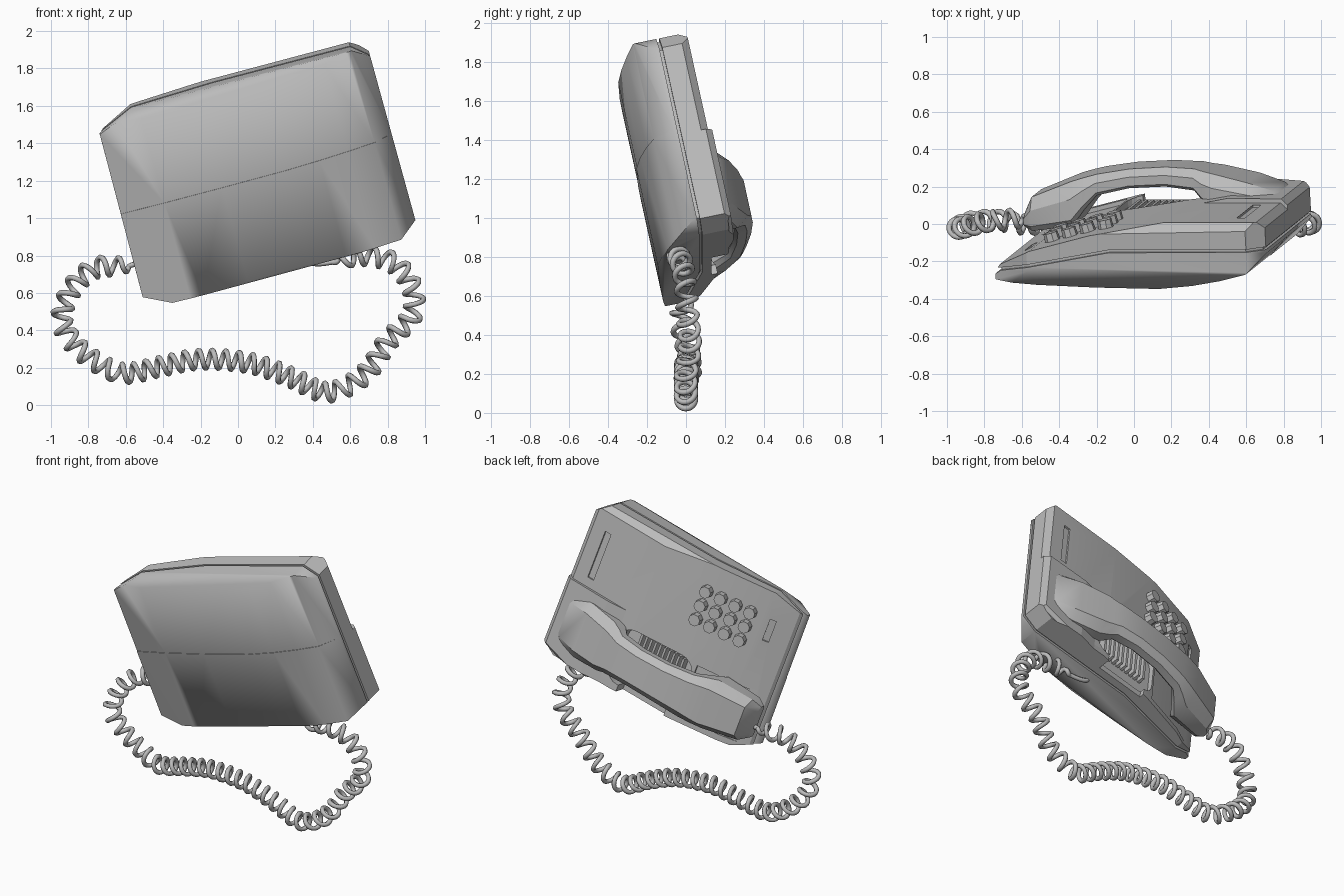
import bpy, bmesh, math
from mathutils import Matrix, Vector

cube = bpy.data.objects.get("Cube")
if cube:
    bpy.data.objects.remove(cube, do_unlink=True)

grey = bpy.data.materials.new("warm grey plastic")
grey.use_nodes = True
COLOUR = (0.5, 0.5, 0.5, 1)
grey.diffuse_color = COLOUR
grey.node_tree.nodes["Principled BSDF"].inputs["Base Color"].default_value = COLOUR

# Telephone frame: local x = length, z = width, y = up from the underside
FRAME = (Matrix.Translation((0.1, -0.1, 1.245)) @ Matrix.Rotation(math.radians(-15.4), 4, 'Y')
         @ Matrix.Rotation(math.radians(12), 4, 'X'))


def make(name, bm):
    bmesh.ops.recalc_face_normals(bm, faces=bm.faces)
    mesh = bpy.data.meshes.new(name)
    bm.to_mesh(mesh)
    bm.free()
    obj = bpy.data.objects.new(name, mesh)
    mesh.materials.append(grey)
    obj.matrix_world = FRAME
    bpy.context.collection.objects.link(obj)
    return obj


def activate(obj):
    bpy.context.view_layer.update()
    bpy.ops.object.select_all(action='DESELECT')
    obj.select_set(True)
    bpy.context.view_layer.objects.active = obj


def smooth(obj, angle):
    activate(obj)
    bpy.ops.object.shade_smooth_by_angle(angle=math.radians(angle))


def prism(profile, v0, v1):
    """Side profile (length, height) extruded across the width."""
    bm = bmesh.new()
    face = bm.faces.new([bm.verts.new((u, w, v0)) for u, w in profile])
    ext = bmesh.ops.extrude_face_region(bm, geom=[face])
    moved = [e for e in ext["geom"] if isinstance(e, bmesh.types.BMVert)]
    bmesh.ops.translate(bm, verts=moved, vec=(0, 0, v1 - v0))
    return bm


def slice_off(bm, point, normal):
    geom = bm.verts[:] + bm.edges[:] + bm.faces[:]
    cut = bmesh.ops.bisect_plane(bm, geom=geom, plane_co=point, plane_no=normal, clear_outer=True)
    edges = [e for e in cut["geom_cut"] if isinstance(e, bmesh.types.BMEdge)]
    bmesh.ops.holes_fill(bm, edges=edges)


def trim_outline(bm, inset=0.0):
    """Cut the plan outline with its clipped corners."""
    for i, (u, v) in enumerate(OUTLINE):
        u2, v2 = OUTLINE[(i + 1) % len(OUTLINE)]
        n = Vector((v2 - v, 0, u - u2)).normalized()
        slice_off(bm, Vector((u, 0, v)) - n * inset, n)


def box(lo, hi, tilt=0.0, corner=0.0):
    """Box in the telephone frame, optionally tilted and with rounded plan corners."""
    lo, hi = Vector(lo), Vector(hi)
    bm = bmesh.new()
    bmesh.ops.create_cube(bm, size=1, matrix=Matrix.Diagonal((hi - lo).to_4d()))
    if corner:
        upright = [e for e in bm.edges
                   if abs(e.verts[0].co.y - e.verts[1].co.y) > .01]
        bmesh.ops.bevel(bm, geom=upright, offset=corner, segments=5, profile=.5, affect='EDGES')
    bm.transform(Matrix.Translation((lo + hi) / 2) @ Matrix.Rotation(tilt, 4, 'Z'))
    return bm


def carve(obj, bm):
    cutter = make("cutter", bm)
    cutter.hide_render = True
    mod = obj.modifiers.new("carve", 'BOOLEAN')
    mod.operation, mod.solver, mod.object = 'DIFFERENCE', 'EXACT', cutter
    activate(obj)
    bpy.ops.object.modifier_apply(modifier=mod.name)
    bpy.data.objects.remove(cutter, do_unlink=True)


# counter-clockwise with (length, width)
OUTLINE = [(.75, -.49), (.75, .44), (.66, .515), (-.555, .53),
           (-.755, .45), (-.765, -.47), (-.62, -.54), (.65, -.55)]
TOP = [(-.725, -.02), (-.54, .065), (-.2, .15), (.2, .212), (.8, .212)]


def top_height(u):
    for (a, wa), (b, wb) in zip(TOP, TOP[1:]):
        if u <= b:
            break
    return wa + (wb - wa) * (u - a) / (b - a), math.atan2(wb - wa, b - a)


# Base shell: two halves meeting in a tiny step along the middle
BASE = [(-.8, -.1), (-.52, -.128), (-.2, -.145), (.15, -.154), (.34, -.135), (.5, -.105),
        (.65, -.065), (.76, .045), (.76, .056), (-.1, .056), (-.72, -.052)]
for name, v0, v1, drop in (("base_upper_half", 0, .7, 0), ("base_lower_half", -.7, 0, .004)):
    bm = prism([(u, w - drop if w < -.06 else w) for u, w in BASE], v0, v1)
    trim_outline(bm)
    slice_off(bm, (0, -.15, .468), (0, -1, 1.7))
    slice_off(bm, (0, -.155, -.53), (0, -1, -1.7))
    smooth(make(name, bm), 62)

# Recessed seam between base and cover
bm = prism([(-.72, -.07), (-.1, .04), (.76, .04), (.76, .09), (-.1, .09), (-.72, -.02)], -.7, .7)
trim_outline(bm, .018)
make("seam_core", bm)

# Top cover
bm = prism([(-.74, -.04), (-.1, .071), (.76, .071)] + [(u, w) for u, w in reversed(TOP)], -.7, .7)
trim_outline(bm)
slice_off(bm, (0, .212, .482), (0, .8, 1))
slice_off(bm, (.75, .175, 0), (1, 1, 0))
cover = make("top_cover", bm)
carve(cover, box((-.25, .1, -.5), (.27, .4, -.12), 0, .1))   # speaker well
carve(cover, box((-.18, .12, -.8), (.16, .4, -.45)))         # side notch
carve(cover, box((.575, .2, .03), (.62, .4, .36)))           # index card slot
for lo, hi, v0, v1, depth in ((-.64, -.6, .2, .35, .008), (-.75, -.27, -.5, -.14, .022)):
    w, a = top_height((lo + hi) / 2)                         # label slot, mouthpiece seat
    carve(cover, box((lo, w - depth, v0), (hi, w + .12, v1), a))
smooth(cover, 15)

# Raised cradle for the earpiece end
bm = prism([(.28, .1), (.76, .1), (.76, .232), (.42, .236), (.28, .21)], -.7, -.03)
trim_outline(bm)
slice_off(bm, (.75, .2, 0), (1, 1, 0))
slice_off(bm, (.7, .232, -.5), (.3, 1, -1))
make("cradle_ledge", bm)

# Speaker grille
for i in range(10):
    u = -.18 + i * .036
    make("grille_rib", prism([(u, .09), (u + .02, .09), (u + .018, .15), (u + .002, .15)], -.4, -.14))

# Keypad, four by three
for i in range(4):
    for j in range(3):
        u, v = -.16 - i * .1, .145 + j * .1
        w, a = top_height(u)
        bm = bmesh.new()
        mat = (Matrix.Translation((u, w + .015, v)) @ Matrix.Rotation(a, 4, 'Z')
               @ Matrix.Rotation(-math.pi / 2, 4, 'X') @ Matrix.Rotation(math.pi / 8, 4, 'Z'))
        bmesh.ops.create_cone(bm, cap_ends=True, segments=8, radius1=.043, radius2=.039,
                              depth=.06, matrix=mat)
        make("key", bm)

# Handset: (length, bottom, top, half width)
SECTIONS = [(-.76, .05, .12, .11), (-.71, .03, .22, .145), (-.48, .06, .312, .172),
            (-.41, .15, .328, .162), (-.34, .225, .342, .15), (-.16, .262, .368, .135),
            (.04, .27, .378, .13), (.2, .25, .37, .14), (.25, .19, .36, .155),
            (.31, .16, .35, .175), (.5, .15, .302, .19), (.64, .15, .252, .172), (.69, .17, .215, .13)]
bm = bmesh.new()
rings = []
for u, lo, hi, hw in SECTIONS:
    t = hi - lo
    half = [(lo, .85), (lo + t * .15, 1), (lo + t * .6, 1), (hi - t * .05, .7)]
    ring = [(w, k) for w, k in half] + [(w, -k) for w, k in reversed(half)]
    rings.append([bm.verts.new((u, w, -.285 + k * hw)) for w, k in ring])
for r1, r2 in zip(rings, rings[1:]):
    for i in range(len(r1)):
        j = (i + 1) % len(r1)
        bm.faces.new((r1[i], r1[j], r2[j], r2[i]))
bm.faces.new(rings[0])
bm.faces.new(rings[-1])
smooth(make("handset", bm), 30)

# Coiled cord: helix wound along a smooth path, tighter along the bottom
PATH = [Vector(p) for p in (
    (-.5, .06, .78), (-.6, .03, .74), (-.74, .02, .74), (-.85, 0, .67), (-.92, -.02, .56),
    (-.94, -.02, .44), (-.87, .01, .32), (-.74, .02, .22), (-.6, 0, .17), (-.4, 0, .21),
    (-.2, 0, .245), (.06, 0, .225), (.28, 0, .15), (.46, 0, .07), (.6, 0, .11),
    (.71, 0, .2), (.8, .02, .34), (.93, .01, .48), (.93, 0, .63), (.83, -.02, .76),
    (.66, -.04, .8), (.53, -.02, .77), (.4, 0, .76), (.34, 0, .83))]


def spline_point(i, t):
    p0, p1, p2, p3 = (PATH[min(max(k, 0), len(PATH) - 1)] for k in range(i - 1, i + 3))
    return .5 * (2 * p1 + (p2 - p0) * t + (2 * p0 - 5 * p1 + 4 * p2 - p3) * t * t
                 + (3 * p1 - p0 - 3 * p2 + p3) * t ** 3)


STEPS = 45
line = [spline_point(i, s / STEPS) for i in range(len(PATH) - 1) for s in range(STEPS)]
dist = [0.0]
for p, q in zip(line, line[1:]):
    dist.append(dist[-1] + (q - p).length)
coil, phi = [], 0.0
for k, p in enumerate(line):
    t = (line[min(k + 1, len(line) - 1)] - line[max(k - 1, 0)]).normalized()
    n1 = (Vector((0, 1, 0)) - t * t.y).normalized()
    n2 = t.cross(n1)
    ease = min(max(min((dist[k] - .08) / .06, (dist[-1] - dist[k] - .2) / .1), 0), 1)
    pitch = .07 if -.6 < p.x < .5 and p.z < .3 else .088
    phi += (dist[k] - dist[max(k - 1, 0)]) / pitch * math.tau
    coil.append(p + (n1 * math.cos(phi) + n2 * math.sin(phi)) * .048 * ease)
curve = bpy.data.curves.new("coiled_cord", 'CURVE')
curve.dimensions = '3D'
curve.bevel_depth, curve.bevel_resolution, curve.use_fill_caps = .015, 1, True
spline = curve.splines.new('POLY')
spline.points.add(len(coil) - 1)
for point, co in zip(spline.points, coil):
    point.co = co.to_4d()
curve.materials.append(grey)
bpy.context.collection.objects.link(bpy.data.objects.new("coiled_cord", curve))
